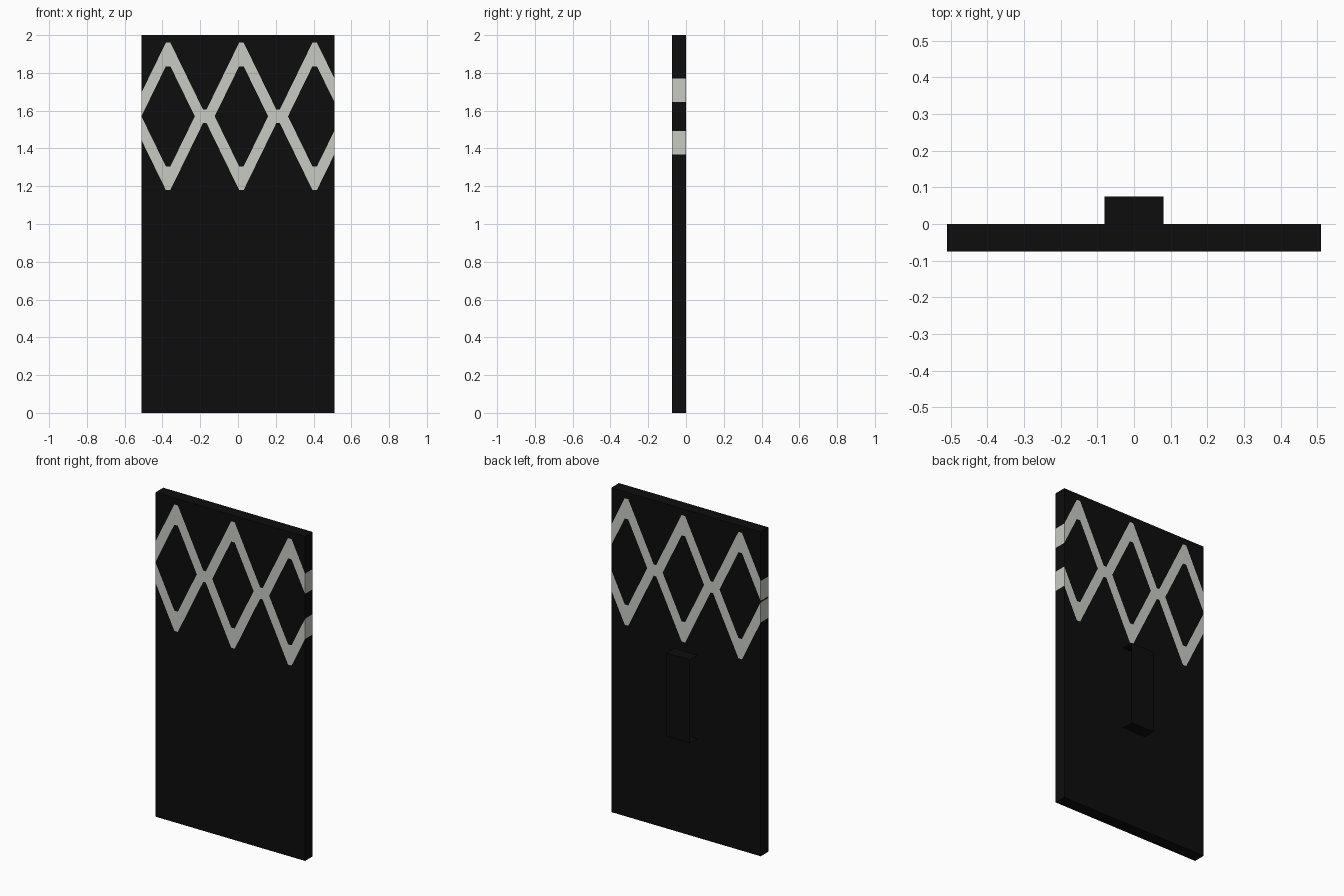
import bpy, bmesh

if "Cube" in bpy.data.objects:
    bpy.data.objects.remove(bpy.data.objects["Cube"])


def material(name, rgb):
    m = bpy.data.materials.new(name)
    m.diffuse_color = (*rgb, 1)
    m.use_nodes = True
    m.node_tree.nodes["Principled BSDF"].inputs["Base Color"].default_value = m.diffuse_color
    return m


black = material("black", (0.004, 0.004, 0.004))
pale = material("pale grey", (0.57, 0.60, 0.54))


def add_object(name, bm, mats):
    me = bpy.data.meshes.new(name)
    bm.to_mesh(me)
    bm.free()
    for m in mats:
        me.materials.append(m)
    ob = bpy.data.objects.new(name, me)
    bpy.context.collection.objects.link(ob)
    return ob


# Panel with a diamond lattice cut through its colours
W, H, Y0, Y1 = 0.51, 2.0, -0.075, 0.0
CENTRES = (-0.37, 0.018, 0.406)
MID, SLOPE, FLAT = 1.57, 2.05, 0.012


def levels(x):
    """Heights at which the colour changes in the column at x."""
    d = max(0, min(abs(x - c) for c in CENTRES) - FLAT)
    outer = max(0.035, 0.39 - SLOPE * d)
    inner = max(0, 0.265 - SLOPE * d)
    return (0, MID - outer, MID - inner, MID + inner, MID + outer, H)


offsets = (0, FLAT, FLAT + 0.265 / SLOPE, FLAT + 0.355 / SLOPE)
xs = {-W, W}
for c in CENTRES:
    for o in offsets:
        xs.update(round(x, 4) for x in (c - o, c + o) if abs(x) < W - 0.003)
xs = sorted(xs)

bm = bmesh.new()


def quad(pts, mat):
    f = bm.faces.new([bm.verts.new(p) for p in pts])
    f.material_index = mat


for a, b in zip(xs, xs[1:]):
    la, lb = levels(a), levels(b)
    for k in range(5):
        if la[k + 1] - la[k] + lb[k + 1] - lb[k] < 1e-6:
            continue
        ring = [(a, la[k]), (b, lb[k]), (b, lb[k + 1]), (a, la[k + 1])]
        quad([(x, Y0, z) for x, z in ring], k % 2)
        quad([(x, Y1, z) for x, z in reversed(ring)], k % 2)
    quad([(a, Y0, H), (b, Y0, H), (b, Y1, H), (a, Y1, H)], 0)
    quad([(a, Y1, 0), (b, Y1, 0), (b, Y0, 0), (a, Y0, 0)], 0)
# Side edges follow the same colour bands
for x in (-W, W):
    lv = levels(x)
    for k in range(5):
        if lv[k + 1] - lv[k] > 0.012:
            quad([(x, Y0, lv[k]), (x, Y1, lv[k]), (x, Y1, lv[k + 1]), (x, Y0, lv[k + 1])], k % 2)
bmesh.ops.remove_doubles(bm, verts=bm.verts, dist=1e-5)
bmesh.ops.recalc_face_normals(bm, faces=bm.faces)
add_object("shield_panel", bm, [black, pale])

# Rear handle: thin strap, open at the sides
bm = bmesh.new()
path = [(0.0, 0.61), (0.075, 0.61), (0.075, 1.125), (0.0, 1.125)]
rows = [[bm.verts.new((x, y, z)) for x in (-0.08, 0.08)] for y, z in path]
for p, q in zip(rows, rows[1:]):
    bm.faces.new((p[1], p[0], q[0], q[1]))
add_object("rear_handle", bm, [black])
